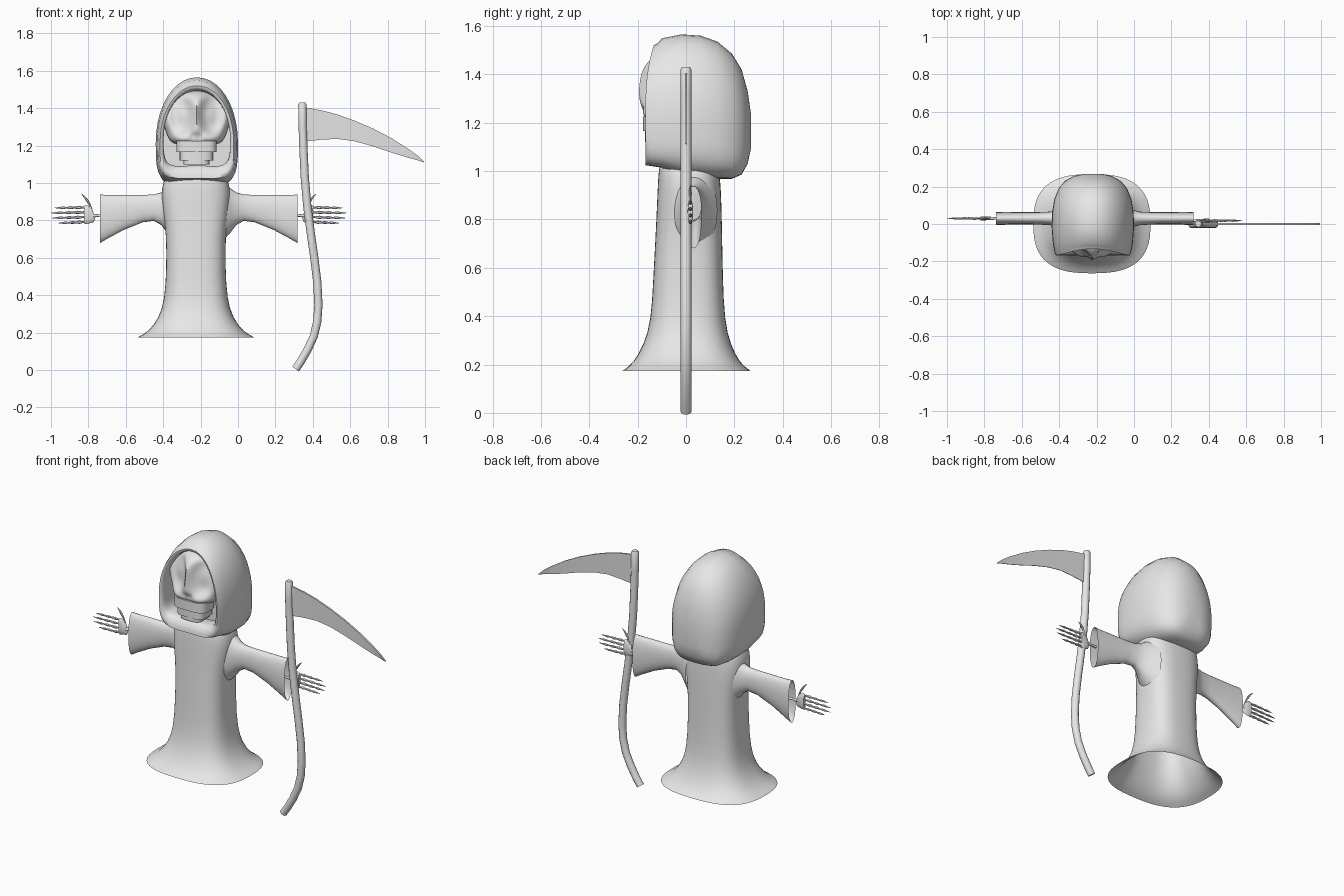
import bpy, bmesh, math
from mathutils import Vector

grey = bpy.data.materials.new("plain grey")
grey.diffuse_color = (0.8, 0.8, 0.8, 1)


def finish(name, bm, angle=45, subsurf=0):
    bmesh.ops.recalc_face_normals(bm, faces=bm.faces)
    me = bpy.data.meshes.new(name)
    bm.to_mesh(me)
    bm.free()
    me.materials.append(grey)
    ob = bpy.data.objects.new(name, me)
    bpy.context.collection.objects.link(ob)
    bpy.ops.object.select_all(action='DESELECT')
    ob.select_set(True)
    bpy.context.view_layer.objects.active = ob
    bpy.ops.object.shade_smooth_by_angle(angle=math.radians(angle))
    if subsurf:
        ob.modifiers.new("round", 'SUBSURF').levels = subsurf
        ob.modifiers["round"].render_levels = subsurf
    return ob


def oval(ru, rv, n=32, p=2.0):
    """Superellipse outline; p > 2 gives a rounded box."""
    pts = []
    for i in range(n):
        a = 2 * math.pi * i / n
        c, s = math.cos(a), math.sin(a)
        pts.append((ru * math.copysign(abs(c) ** (2 / p), c),
                    rv * math.copysign(abs(s) ** (2 / p), s)))
    return pts


def loft(bm, rings, start=True, end=True):
    rows = [[bm.verts.new(p) for p in r] for r in rings]
    n = len(rows[0])
    for a, b in zip(rows, rows[1:]):
        for i in range(n):
            j = (i + 1) % n
            bm.faces.new((a[i], a[j], b[j], b[i]))
    if start:
        bm.faces.new(rows[0])
    if end:
        bm.faces.new(rows[-1])


def tube(bm, path, radii, n=8, flat=1.0):
    """Round rod along a path lying in the xz plane."""
    path = [Vector(p) for p in path]
    rings = []
    for i, p in enumerate(path):
        t = (path[min(i + 1, len(path) - 1)] - path[max(i - 1, 0)]).normalized()
        side = Vector((0, 1, 0))
        up = t.cross(side).normalized()
        rings.append([p + up * u + side * v for u, v in oval(radii[i], radii[i] * flat, n)])
    loft(bm, rings)


CX = -0.225   # middle of the figure
ARM = -0.21   # middle between the hands

# Robe: hollow, flared hem; rows are height, half width, front y, back y, squareness
bm = bmesh.new()
rows = [(0.173, 0.315, -0.265, 0.268, 2.7), (0.18, 0.305, -0.255, 0.26, 2.7),
        (0.205, 0.255, -0.22, 0.225, 2.7), (0.28, 0.197, -0.175, 0.185, 2.7),
        (0.38, 0.167, -0.145, 0.16, 2.8), (0.55, 0.158, -0.136, 0.153, 2.9),
        (0.72, 0.159, -0.127, 0.15, 2.9), (0.82, 0.172, -0.122, 0.148, 2.8),
        (0.92, 0.186, -0.118, 0.145, 2.6), (0.98, 0.182, -0.115, 0.14, 2.6),
        (1.03, 0.165, -0.11, 0.13, 2.6), (1.06, 0.13, -0.09, 0.11, 2.5)]
loft(bm, [[(CX + x, (f + b) / 2 + y, z) for x, y in oval(w, (b - f) / 2, 32, p)]
          for z, w, f, b, p in rows], start=False)
finish("robe", bm, 60, 1)

# Sleeves: open cuffs; rows are reach, half depth, bottom, top
rows = [(0.12, 0.10, 0.68, 0.99), (0.17, 0.065, 0.735, 0.972), (0.20, 0.047, 0.775, 0.95),
        (0.24, 0.036, 0.798, 0.939), (0.30, 0.033, 0.79, 0.936), (0.40, 0.033, 0.75, 0.936),
        (0.48, 0.034, 0.707, 0.936), (0.527, 0.035, 0.68, 0.938)]
for s, side in ((-1, "left"), (1, "right")):
    bm = bmesh.new()
    loft(bm, [[(ARM + s * d, 0.03 + u, (lo + hi) / 2 + v)
               for u, v in oval(w, (hi - lo) / 2, 24, 2.2)]
              for d, w, lo, hi in rows], start=False, end=False)
    finish(side + "_sleeve", bm, 60)

# Hood: rows run from the recess, round the rim and over the back
bm = bmesh.new()
rows = [(-0.04, 0.182, 1.07, 1.488), (-0.125, 0.178, 1.06, 1.495), (-0.15, 0.178, 1.05, 1.50),
        (-0.166, 0.187, 1.025, 1.508), (-0.168, 0.197, 1.005, 1.52), (-0.15, 0.205, 0.99, 1.53),
        (-0.10, 0.214, 0.982, 1.549), (-0.02, 0.22, 0.976, 1.565), (0.06, 0.218, 0.972, 1.56),
        (0.13, 0.207, 0.968, 1.535), (0.19, 0.183, 0.968, 1.485), (0.23, 0.15, 0.985, 1.42),
        (0.255, 0.105, 1.03, 1.33), (0.268, 0.05, 1.09, 1.24)]
rings = []
for y, w, lo, hi in rows:
    mid = lo + 0.4 * (hi - lo)
    ring = []
    top, bottom = oval(w, hi - mid, 40, 2.05), oval(w, mid - lo, 40, 3.6)
    for i in range(40):
        x, z = top[i] if i <= 20 else bottom[i]
        lean = 0.035 * max(0, z / (hi - mid)) ** 3 if y < -0.12 else 0
        # front lower edge arches up in the middle
        arch = 0.035 * (1 - (x / w) ** 2) if z < 0 and -0.16 < y < -0.09 else 0
        if z < 0 and y <= -0.16:
            arch = 0.02 * (1 - (x / w) ** 2)
        ring.append((-0.22 + x, y + lean, mid + z + arch))
    rings.append(ring)
loft(bm, rings)
finish("hood", bm, 70)

# Skull: ball with a broad lower face, hollow eyes, cheeks and nose holes
bm = bmesh.new()
bmesh.ops.create_uvsphere(bm, u_segments=72, v_segments=48, radius=1)
for v in bm.verts:
    x, y, z = v.co
    k = 1 + 0.7 * z ** 4 if z < 0 else 1
    x, y, z = x * 0.178 * k, y * 0.15 * k, 1.345 + z * 0.15
    if y < 0:
        eye = ((abs(x) - 0.078) / 0.065) ** 2 + ((z - 1.365) / 0.098) ** 2
        hole = ((abs(x) - 0.018) / 0.015) ** 2 + ((z - 1.25) / 0.02) ** 2
        cheek = ((abs(x) - 0.085) / 0.06) ** 2 + ((z - 1.23) / 0.035) ** 2
        y += 0.06 * math.exp(-eye ** 2) + 0.015 * math.exp(-hole) - 0.018 * math.exp(-cheek)
    v.co = (-0.222 + x, -0.05 + y, z)
finish("skull", bm, 60)

# Jaw and teeth: stepped blocks
bm = bmesh.new()
for lo, hi, w, front in ((1.165, 1.225, 0.108, -0.178), (1.12, 1.175, 0.09, -0.17),
                         (1.098, 1.13, 0.07, -0.164)):
    loft(bm, [[(-0.222 + x, (front - 0.03) / 2 + y, z)
               for x, y in oval(w, (-0.03 - front) / 2, 28, 3.5)] for z in (lo, hi)])
finish("jaw", bm, 50)

# Bony hands: wrist, palm, four jointed fingers and a curved thumb
for s, side, y in ((-1, "left", 0.03), (1, "right", 0.018)):
    bm = bmesh.new()

    def at(d, z):
        return (ARM + s * d, y, z)

    tube(bm, [at(0.50, 0.826), at(0.53, 0.826), at(0.565, 0.826)], [0.008, 0.006, 0.010])
    tube(bm, [at(0.56, 0.835), at(0.568, 0.832), at(0.59, 0.83), at(0.605, 0.832), at(0.612, 0.832)],
         [0.022, 0.042, 0.047, 0.052, 0.046], 12, 0.22)
    for i in range(4):
        z0, z1 = 0.792 + 0.026 * i, 0.786 + 0.027 * i
        tip = (0.75, 0.785, 0.79, 0.77)[i]
        path, radii = [], []
        for j, r in enumerate((0.007, 0.005, 0.009, 0.005, 0.008, 0.004, 0.007, 0.004, 0.001)):
            t = j / 8
            path.append(at(0.60 + (tip - 0.60) * t, z0 + (z1 - z0) * t))
            radii.append(r)
        tube(bm, path, radii, 6)
    tube(bm, [at(0.575, 0.86), at(0.583, 0.885), at(0.595, 0.905), at(0.61, 0.925), at(0.628, 0.943)],
         [0.007, 0.005, 0.007, 0.005, 0.001], 6)
    finish(side + "_hand", bm, 50)

# Scythe handle: bent rod
bm = bmesh.new()
path = [(0.308, 0.005), (0.335, 0.045), (0.37, 0.105), (0.405, 0.18), (0.424, 0.26), (0.43, 0.35),
        (0.424, 0.47), (0.408, 0.6), (0.388, 0.74), (0.37, 0.88), (0.357, 1.03), (0.35, 1.18),
        (0.345, 1.32), (0.344, 1.42), (0.344, 1.43)]
tube(bm, [(x, 0, z) for x, z in path], [0.022] * (len(path) - 1) + [0.016], 12)
finish("scythe_handle", bm, 50)

# Scythe blade: thin curved plate, thick along the upper spine
bm = bmesh.new()
spans = [(0.355, 1.405, 1.222), (0.45, 1.388, 1.232), (0.53, 1.367, 1.236), (0.62, 1.335, 1.224),
         (0.72, 1.292, 1.197), (0.82, 1.24, 1.163), (0.91, 1.183, 1.135), (0.96, 1.147, 1.122),
         (0.995, 1.114, 1.11)]
loft(bm, [[(x, -0.005, hi), (x, 0.005, hi), (x, 0.0015, lo), (x, -0.0015, lo)]
          for x, hi, lo in spans])
finish("scythe_blade", bm, 30)
